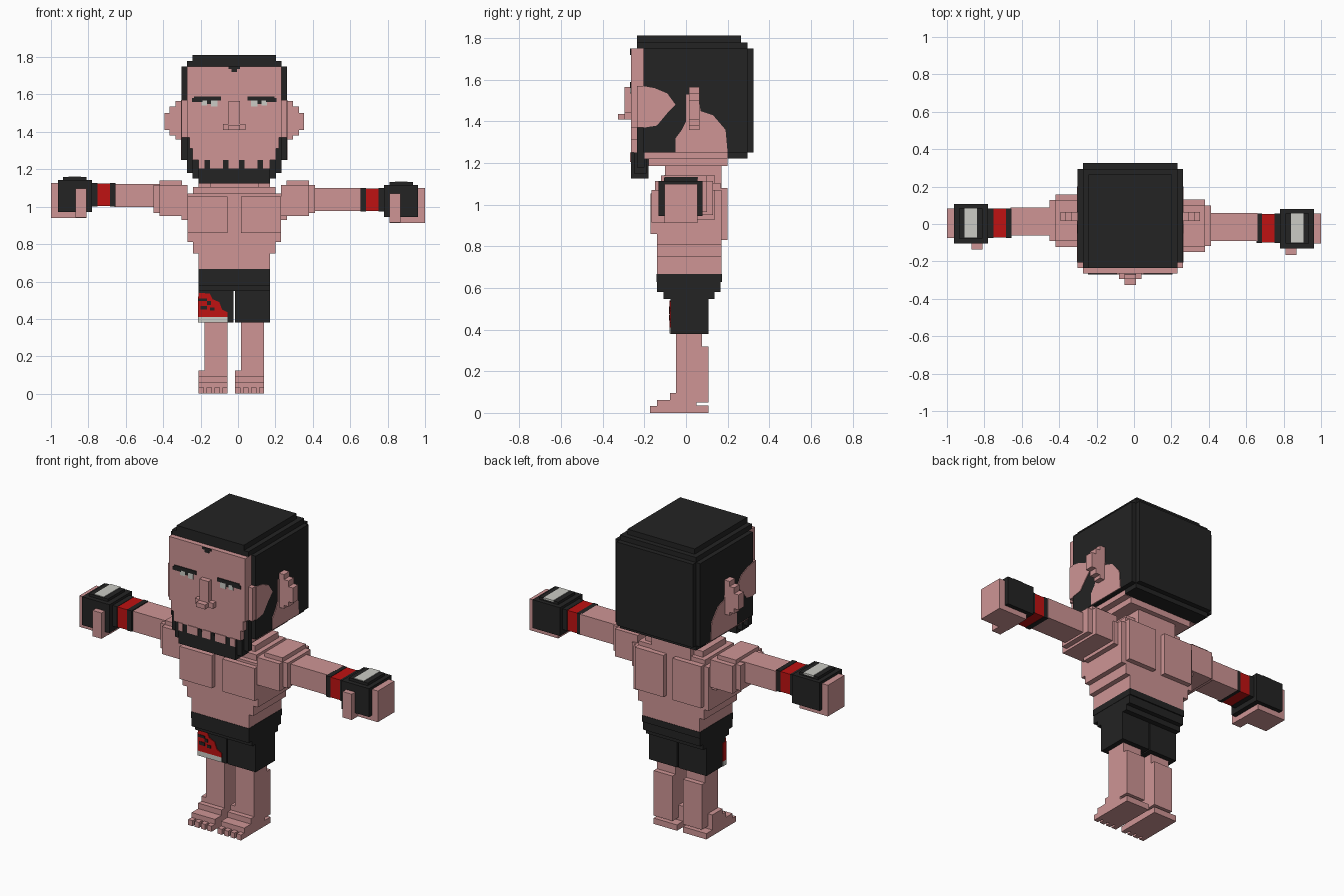
import bpy, bmesh
from mathutils import Vector

CX = -0.02  # body symmetry plane


def colour(name, rgb):
    m = bpy.data.materials.new(name)
    m.diffuse_color = (*rgb, 1)
    return m


SKIN = colour("skin", (0.62, 0.30, 0.30))
BLACK = colour("black", (0.017, 0.017, 0.017))
RED = colour("red", (0.52, 0.006, 0.006))
WHITE = colour("off_white", (0.60, 0.60, 0.56))


def finish(name, bm, mat):
    bmesh.ops.recalc_face_normals(bm, faces=bm.faces)
    me = bpy.data.meshes.new(name)
    bm.to_mesh(me)
    bm.free()
    me.materials.append(mat)
    ob = bpy.data.objects.new(name, me)
    bpy.context.collection.objects.link(ob)


def part(name, mat, *boxes):
    """One object from boxes given as (x0, x1, y0, y1, z0, z1)."""
    bm = bmesh.new()
    for x0, x1, y0, y1, z0, z1 in boxes:
        vs = bmesh.ops.create_cube(bm, size=1)["verts"]
        for v in vs:
            v.co = Vector(((x0 + x1) / 2 + v.co.x * (x1 - x0),
                           (y0 + y1) / 2 + v.co.y * (y1 - y0),
                           (z0 + z1) / 2 + v.co.z * (z1 - z0)))
    finish(name, bm, mat)


def prism(name, mat, pts, axis, lo, hi):
    """Extrude a 2D outline along x (outline is y,z) or y (outline is x,z)."""
    bm = bmesh.new()
    put = (lambda a, b: (lo, a, b)) if axis == "x" else (lambda a, b: (a, lo, b))
    f = bm.faces.new([bm.verts.new(put(a, b)) for a, b in pts])
    out = bmesh.ops.extrude_face_region(bm, geom=[f])["geom"]
    d = Vector((hi - lo, 0, 0) if axis == "x" else (0, hi - lo, 0))
    bmesh.ops.translate(bm, vec=d, verts=[v for v in out if isinstance(v, bmesh.types.BMVert)])
    finish(name, bm, mat)


def sym(half, *rest):
    """Box centred on the body plane."""
    return (CX - half, CX + half, *rest)


def pair(x0, x1, *rest):
    """Two boxes mirrored about the body plane."""
    return [(CX + x0, CX + x1, *rest), (CX - x1, CX - x0, *rest)]


# Hair: stepped block with skin below the nape
part("hair", BLACK,
     sym(0.281, -0.205, 0.295, 1.25, 1.75),
     sym(0.253, -0.2, 0.325, 1.25, 1.75),
     sym(0.253, -0.235, 0.295, 1.75, 1.78),
     sym(0.223, -0.235, 0.265, 1.78, 1.812),
     sym(0.253, 0.2, 0.295, 1.222, 1.25))
part("nape", SKIN, sym(0.25, -0.2, 0.2, 1.22, 1.251), sym(0.21, -0.18, 0.2, 1.185, 1.225))

# Face
part("face", SKIN,
     sym(0.253, -0.265, -0.2, 1.37, 1.75),
     sym(0.24, -0.265, -0.235, 1.31, 1.37),
     sym(0.223, -0.265, -0.235, 1.25, 1.31),
     sym(0.281, -0.235, -0.203, 1.37, 1.57))
part("beard", BLACK,
     sym(0.253, -0.235, -0.2, 1.18, 1.37),
     sym(0.223, -0.25, -0.19, 1.15, 1.25),
     sym(0.19, -0.265, -0.18, 1.125, 1.25))
part("beard_edge", SKIN,
     *[(a, b, -0.269, -0.262, 1.205, 1.252) for a, b in
       ((-0.21, -0.18), (-0.15, -0.08), (-0.05, 0.005), (0.035, 0.105), (0.135, 0.17))])
part("beard_tips", BLACK,
     *[(c - 0.01, c + 0.01, -0.269, -0.262, 1.235, 1.25) for c in (-0.065, 0.02)])
part("widows_peak", BLACK, sym(0.03, -0.269, -0.262, 1.735, 1.75), sym(0.015, -0.269, -0.262, 1.72, 1.735))
part("nose", SKIN, sym(0.03, -0.295, -0.26, 1.41, 1.565),
     sym(0.06, -0.295, -0.26, 1.41, 1.442), sym(0.03, -0.327, -0.29, 1.41, 1.437))
part("eyebrows", BLACK, *pair(0.07, 0.215, -0.27, -0.262, 1.568, 1.59),
     *pair(0.17, 0.225, -0.27, -0.262, 1.56, 1.58))
part("eyes", WHITE, *pair(0.09, 0.125, -0.269, -0.262, 1.535, 1.568),
     *pair(0.145, 0.175, -0.269, -0.262, 1.54, 1.568))
part("pupils", BLACK, *pair(0.125, 0.145, -0.269, -0.262, 1.55, 1.568))

# Cheek and ear patches on both sides of the head
cheek = [(-0.205, 1.57), (-0.15, 1.56), (-0.09, 1.535), (-0.05, 1.48),
         (-0.09, 1.44), (-0.14, 1.38), (-0.205, 1.37)]
temple = [(-0.05, 1.25), (-0.05, 1.32), (-0.02, 1.36), (0, 1.4), (0, 1.53), (0.06, 1.53),
          (0.07, 1.45), (0.13, 1.43), (0.19, 1.36), (0.2, 1.25)]
for side, s in (("right", 1), ("left", -1)):
    for label, pts in (("cheek", cheek), ("ear_patch", temple)):
        prism(f"{side}_{label}", SKIN, pts, "x", CX + s * 0.278, CX + s * 0.285)
part("ears", SKIN,
     *pair(0.275, 0.315, 0.015, 0.065, 1.36, 1.565),
     *pair(0.315, 0.345, 0.015, 0.065, 1.38, 1.535),
     *pair(0.345, 0.374, 0.015, 0.065, 1.41, 1.5))

# Torso, tapering to the waist
part("neck", SKIN, sym(0.13, -0.1, 0.17, 1.05, 1.22),
     sym(0.19, -0.08, 0.14, 1.08, 1.14), sym(0.22, -0.11, 0.165, 1.04, 1.105))
part("torso", SKIN,
     sym(0.19, -0.14, 0.17, 0.66, 0.8),
     sym(0.22, -0.14, 0.17, 0.75, 0.87),
     sym(0.25, -0.14, 0.17, 0.81, 1.07),
     sym(0.281, -0.115, 0.14, 0.93, 1.07))
part("chest_muscles", SKIN, *pair(0.035, 0.25, -0.17, -0.13, 0.86, 1.055))
part("back_muscles", SKIN, *pair(0.03, 0.22, 0.16, 0.2, 0.83, 1.08))

# Arms: the left one sits a step further back and higher
for side, s, dy, dz in (("right", 1, 0, 0), ("left", -1, 0.028, 0.027)):
    def arm(name, mat, *boxes):
        part(f"{side}_{name}", mat, *[
            (min(s * a, s * b), max(s * a, s * b), y0 + dy, y1 + dy, z0 + dz, z1 + dz)
            for a, b, y0, y1, z0, z1 in boxes])
    k = CX * s  # body plane offset for the shoulder
    arm("shoulder", SKIN,
        (0.25 + k, 0.4 + k, -0.15, 0.13, 0.95 - dz, 1.115 - dz),
        (0.28 + k, 0.4 + k, -0.12, 0.10, 0.95 - dz, 1.14 - dz),
        (0.4 + k, 0.432 + k, -0.118, 0.1, 0.965 - dz, 1.115 - dz))
    arm("forearm", SKIN, (0.4, 0.66, -0.09, 0.06, 0.978 - dz * 0.2, 1.1 - dz * 0.2))
    arm("wrist_wrap", BLACK, (0.655, 0.685, -0.102, 0.056, 0.975, 1.1),
        (0.75, 0.79, -0.102, 0.056, 0.975, 1.1))
    arm("wrist_band", RED, (0.683, 0.752, -0.1, 0.054, 0.977, 1.098))
    arm("glove", BLACK, (0.78, 0.962, -0.132, 0.08, 0.945, 1.115),
        (0.81, 0.935, -0.105, 0.055, 0.95, 1.131))
    arm("glove_panel", WHITE, (0.84, 0.905, -0.1, 0.058, 1.125, 1.134))
    arm("fingers", SKIN, (0.81, 1.0, -0.103, 0.055, 0.913, 1.1))
    arm("thumb", SKIN, (0.81, 0.87, -0.165, -0.08, 0.915, 1.07))

# Shorts
part("shorts", BLACK,
     sym(0.192, -0.142, 0.172, 0.63, 0.668),
     sym(0.19, -0.14, 0.165, 0.58, 0.64),
     sym(0.19, -0.108, 0.138, 0.548, 0.6),
     *pair(0.004, 0.19, -0.075, 0.107, 0.38, 0.56))
red = [(-0.21, 0.41), (-0.055, 0.41), (-0.055, 0.435), (-0.085, 0.45), (-0.1, 0.49),
       (-0.135, 0.505), (-0.15, 0.535), (-0.21, 0.54)]
prism("shorts_flame", RED, red, "y", -0.079, -0.072)
part("shorts_flame_side", RED, (-0.214, -0.207, -0.079, -0.045, 0.41, 0.52))
part("shorts_flame_marks", BLACK,
     (-0.21, -0.165, -0.082, -0.074, 0.495, 0.51),
     (-0.2, -0.165, -0.082, -0.074, 0.45, 0.47),
     (-0.15, -0.125, -0.082, -0.074, 0.445, 0.462),
     (-0.165, -0.145, -0.082, -0.074, 0.475, 0.495))
part("shorts_trim", WHITE, (-0.214, -0.055, -0.079, -0.072, 0.381, 0.41),
     (-0.214, -0.207, -0.079, -0.045, 0.381, 0.41))

# Legs and stepped feet with separate toes
for side, x in (("left", -0.21), ("right", -0.015)):
    e = x + 0.155
    part(f"{side}_leg", SKIN, (x + 0.03, e, -0.048, 0.077, 0.05, 0.4),
         (x + 0.03, e, -0.04, 0.107, 0.05, 0.32))
    part(f"{side}_foot", SKIN, (x, e, -0.14, 0.107, 0, 0.035), (x, e, -0.14, 0.05, 0.03, 0.062),
         (x, e, -0.078, 0.05, 0.06, 0.095), (x, e, -0.048, 0.05, 0.09, 0.125))
    part(f"{side}_toes", SKIN,
         *[(x + i * 0.042, x + i * 0.042 + 0.029, -0.172, -0.13, 0, 0.033) for i in range(4)])
